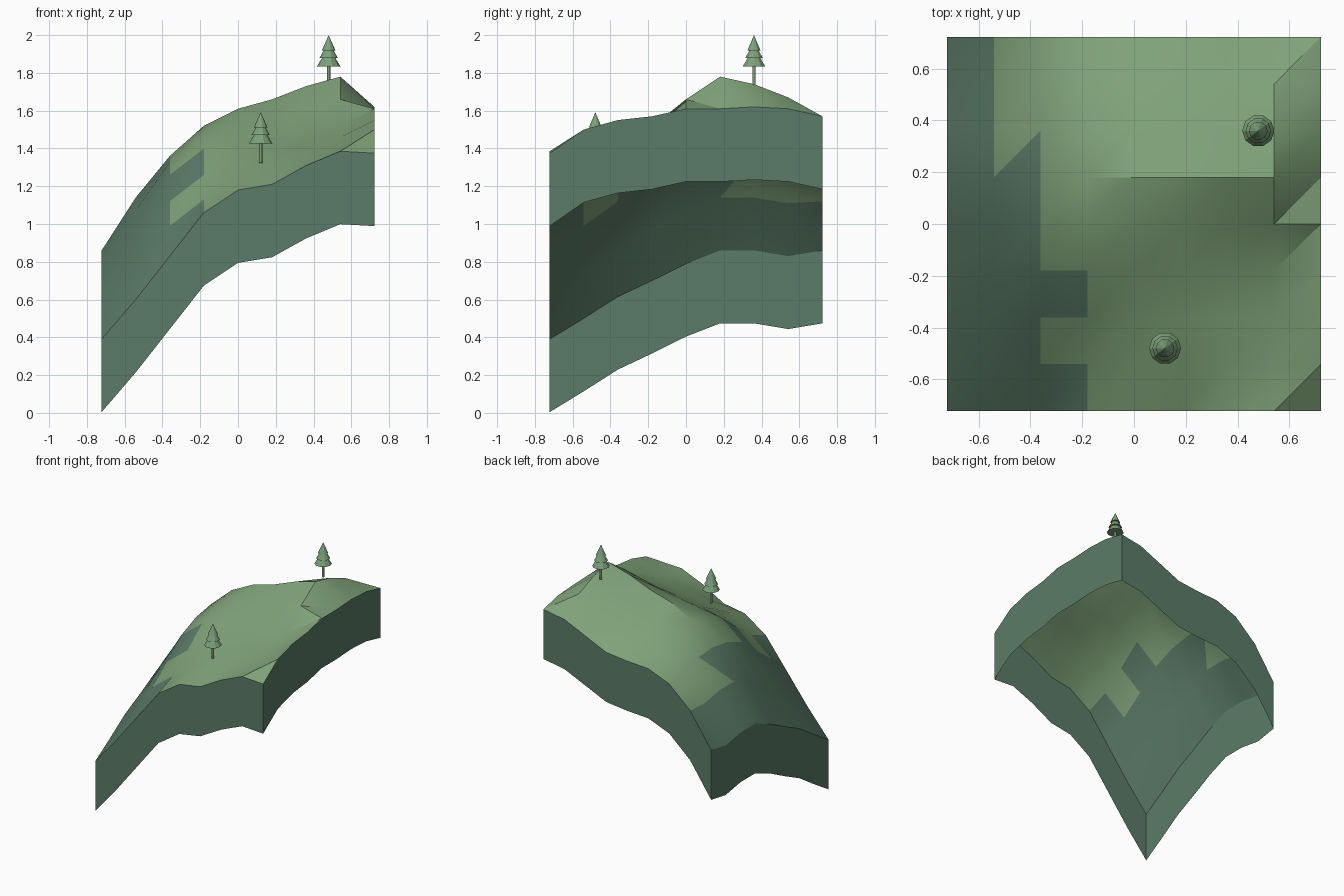
import bpy
import bmesh
import math

cube = bpy.data.objects.get("Cube")
if cube:
    bpy.data.objects.remove(cube)


def make_material(name, red, green, blue):
    mat = bpy.data.materials.new(name)
    mat.use_nodes = True
    colour = (red, green, blue, 1)
    mat.diffuse_color = colour
    mat.node_tree.nodes["Principled BSDF"].inputs["Base Color"].default_value = colour
    return mat


meadow = make_material("meadow green", 0.212, 0.358, 0.19)
forest = make_material("forest green", 0.105, 0.2, 0.138)
needle = make_material("needle green", 0.2, 0.355, 0.195)

STEP = 0.1805
HALF = 0.722
SKIRT = 0.386
CELLS = 8

# Ground heights in hundredths, one row per grid line from front to back
ROWS = [
    [39, 60, 83, 106, 118, 121, 131, 138.5, 137.5],
    [50, 74, 99, 113, 125.5, 131, 136, 140, 150],
    [61.5, 86, 112, 126, 135, 139, 143, 146, 155],
    [70, 97, 126, 140, 144, 147, 149, 151.5, 157],
    [79, 107, 133, 148, 155, 158, 161, 166, 161],
    [86, 114, 136, 152, 161, 166, 173, 178, 161],
    [86, 114, 135, 148, 153.5, 159, 167, 174, 162],
    [83, 111, 132, 141, 145, 152, 159, 167, 161],
    [86, 112, 128, 135, 136, 138, 146, 154, 157],
]


def finish(bm, name, materials, angle=None):
    mesh = bpy.data.meshes.new(name)
    bm.to_mesh(mesh)
    bm.free()
    for mat in materials:
        mesh.materials.append(mat)
    obj = bpy.data.objects.new(name, mesh)
    bpy.context.collection.objects.link(obj)
    if angle:
        bpy.ops.object.select_all(action="DESELECT")
        obj.select_set(True)
        bpy.context.view_layer.objects.active = obj
        bpy.ops.object.shade_smooth_by_angle(angle=math.radians(angle))
    return obj


def is_forest(column, row, lower):
    """Forest covers the low side, with a ragged border along the slope."""
    if column == 0:
        return True
    if column == 1:
        return row < 5 or (row == 5 and lower)
    return column == 2 and row in (0, 2)


# Hillside surface, each cell split along the same diagonal
bm = bmesh.new()
grid = [
    [bm.verts.new((i * STEP - HALF, j * STEP - HALF, h / 100)) for i, h in enumerate(row)]
    for j, row in enumerate(ROWS)
]
for j in range(CELLS):
    for i in range(CELLS):
        a, b = grid[j][i], grid[j][i + 1]
        c, d = grid[j + 1][i + 1], grid[j + 1][i]
        for corners, lower in (((a, b, c), True), ((a, c, d), False)):
            face = bm.faces.new(corners)
            face.material_index = int(is_forest(i, j, lower))
finish(bm, "hillside", [meadow, forest], 30)

# Skirt hanging from the four borders, open underneath
bm = bmesh.new()
n = CELLS
border = [(i, 0) for i in range(n)] + [(n, j) for j in range(n)]
border += [(n - i, n) for i in range(n)] + [(0, n - j) for j in range(n)]
ring = []
for i, j in border:
    x, y, z = i * STEP - HALF, j * STEP - HALF, ROWS[j][i] / 100
    ring.append((bm.verts.new((x, y, z)), bm.verts.new((x, y, z - SKIRT))))
for k, (top, low) in enumerate(ring):
    next_top, next_low = ring[(k + 1) % len(ring)]
    bm.faces.new((top, low, next_low, next_top))
finish(bm, "skirt", [forest])


def lathe(name, profile, sides, mat, place, angle=None):
    """Spin a radius and height profile, closing both ends."""
    bm = bmesh.new()
    rings = []
    for radius, height in profile:
        rings.append([
            bm.verts.new((
                place[0] + radius * math.cos(math.tau * k / sides),
                place[1] + radius * math.sin(math.tau * k / sides),
                place[2] + height,
            ))
            for k in range(sides)
        ])
    for low, high in zip(rings, rings[1:]):
        for k in range(sides):
            m = (k + 1) % sides
            bm.faces.new((low[k], low[m], high[m], high[k]))
    bm.faces.new(rings[0][::-1])
    bm.faces.new(rings[-1])
    bmesh.ops.remove_doubles(bm, verts=bm.verts, dist=0.0005)
    return finish(bm, name, [mat], angle)


# Trees with three stacked tiers on a thin trunk
TIERS = [(0.062, 0.1), (0.036, 0.143), (0.049, 0.143), (0.026, 0.184),
         (0.036, 0.184), (0.0001, 0.265)]
TRUNK = [(0.009, -0.004), (0.009, 0.105)]
for label, place in (("upper", (0.48, 0.36, 1.735)), ("lower", (0.12, -0.48, 1.327))):
    lathe(label + "_tree_trunk", TRUNK, 8, needle, place, 50)
    lathe(label + "_tree_foliage", TIERS, 10, needle, place)
